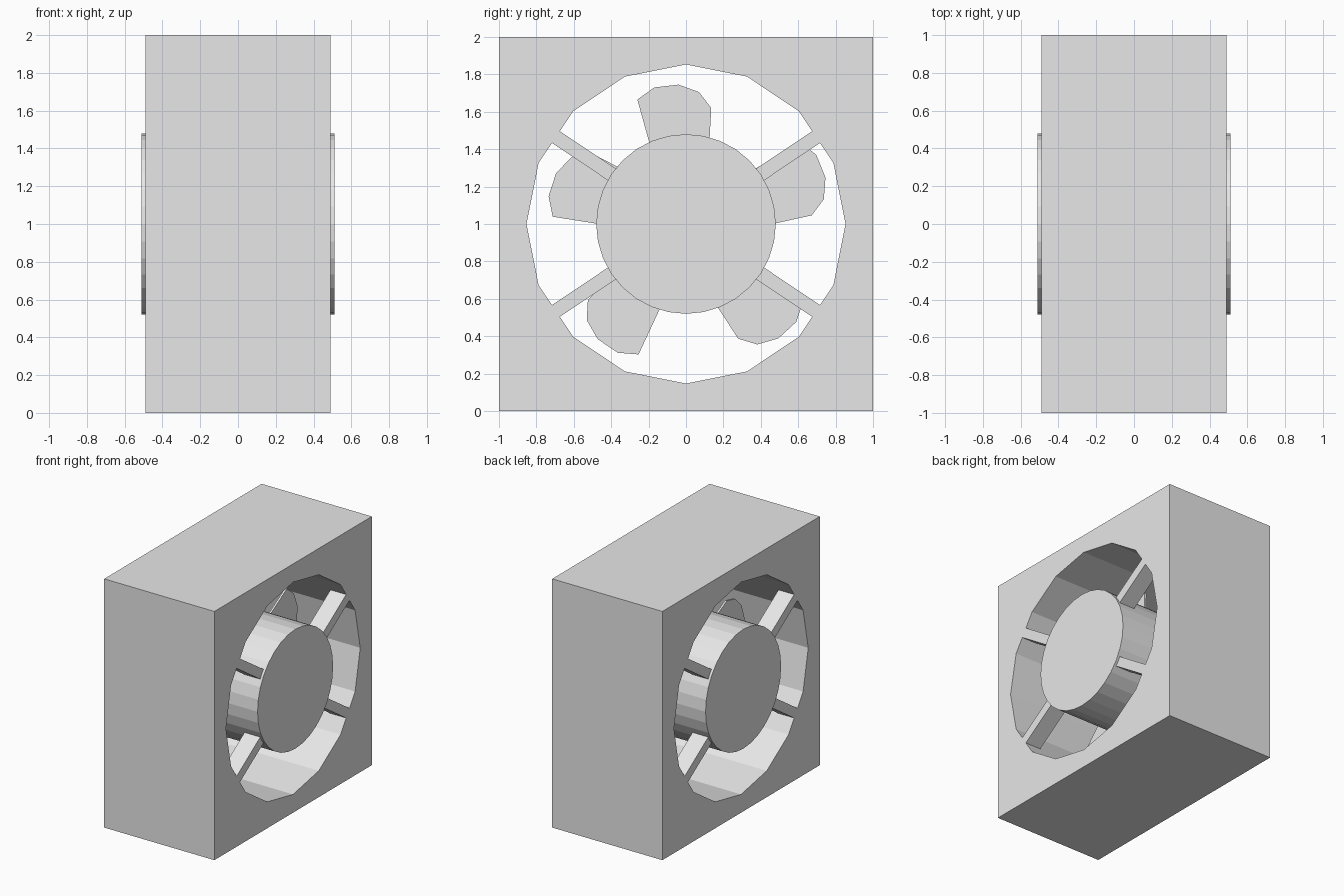
import bpy, bmesh
from math import sin, cos, radians, pi
from mathutils import Matrix, Vector

old = bpy.data.objects.get("Cube")
if old:
    bpy.data.objects.remove(old, do_unlink=True)

grey = bpy.data.materials.new("light_grey")
grey.use_nodes = True
grey.diffuse_color = (0.8, 0.8, 0.8, 1)
grey.node_tree.nodes["Principled BSDF"].inputs["Base Color"].default_value = (0.8, 0.8, 0.8, 1)

HALF = 0.49                      # half depth of the frame
CENTRE = Vector((0, 0, 1))       # fan axis runs along x through here


def finish(name, bm):
    bmesh.ops.recalc_face_normals(bm, faces=bm.faces)
    mesh = bpy.data.meshes.new(name)
    bm.to_mesh(mesh)
    bm.free()
    mesh.materials.append(grey)
    obj = bpy.data.objects.new(name, mesh)
    obj.location = CENTRE
    bpy.context.collection.objects.link(obj)
    return obj


def prism(name, outline, x0, x1):
    """Extrude a (y, z) outline along x."""
    bm = bmesh.new()
    face = bm.faces.new([bm.verts.new((x0, y, z)) for y, z in outline])
    new = bmesh.ops.extrude_face_region(bm, geom=[face])["geom"]
    moved = [v for v in new if isinstance(v, bmesh.types.BMVert)]
    bmesh.ops.translate(bm, verts=moved, vec=(x1 - x0, 0, 0))
    return finish(name, bm)


def turn(points, angle):
    """Rotate (y, z) points about the fan axis."""
    rot = Matrix.Rotation(angle, 2)
    return [rot @ Vector(p) for p in points]


# Square frame with a sixteen-sided tunnel
SIDES = 16
bm = bmesh.new()
rings = []
for x, outer in ((HALF, True), (HALF, False), (-HALF, False), (-HALF, True)):
    ring = []
    for i in range(SIDES):
        c, s = cos(2 * pi * i / SIDES), sin(2 * pi * i / SIDES)
        r = 1 / max(abs(c), abs(s)) if outer else 0.853
        ring.append(bm.verts.new((x, r * c, r * s)))
    rings.append(ring)
for a, b in zip(rings, rings[1:] + rings[:1]):
    for i in range(SIDES):
        j = (i + 1) % SIDES
        bm.faces.new((a[i], a[j], b[j], b[i]))
finish("frame", bm)

# Central hub, standing slightly proud of the frame
N = 32
prism("hub", [(0.48 * cos(2 * pi * i / N), 0.48 * sin(2 * pi * i / N)) for i in range(N)],
      -0.51, 0.51)

# Four flush struts on each side
bar = [(0.44, -0.038), (0.845, -0.038), (0.845, 0.038), (0.44, 0.038)]
for side, label in ((1, "left"), (-1, "right")):
    for k, angle in enumerate((33.75, 146.25, 213.75, 326.25)):
        prism(f"{label}_strut_{k + 1}", turn(bar, radians(angle)),
              side * (HALF - 0.14), side * HALF)

# Five thin blades: turn in degrees and radial shift of each
blade = [(-0.17, 0.34), (0.12, 0.34), (0.135, 0.62), (0.07, 0.705),
         (-0.04, 0.745), (-0.17, 0.73), (-0.26, 0.665)]
for k, (angle, shift) in enumerate(((0, 0), (65.5, 0), (139.5, 0.03), (216, 0.04), (285.5, 0.04))):
    shape = [(y, z + shift) for y, z in blade]
    prism(f"blade_{k + 1}", turn(shape, radians(angle)), -0.008, 0.008)
